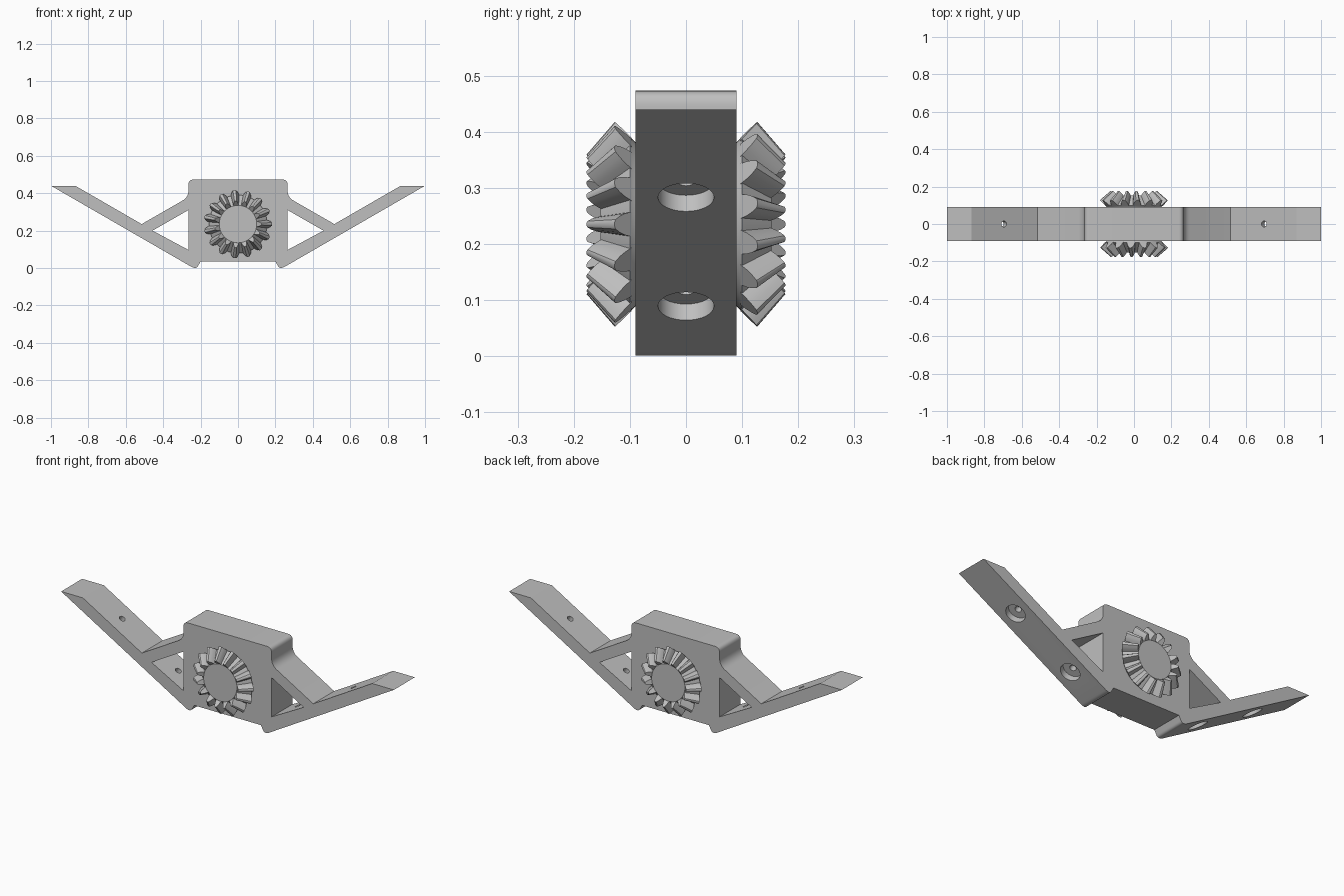
import bpy, bmesh
from math import sin, cos, pi, radians
from mathutils import Vector, Matrix

cube = bpy.data.objects.get("Cube")
if cube:
    bpy.data.objects.remove(cube, do_unlink=True)

DEPTH = 0.09          # half thickness of the bracket
GEAR_Z = 0.235        # height of the gear axis
TEETH = 15

grey = bpy.data.materials.new("plain_grey")
grey.use_nodes = True
COLOUR = (0.52, 0.52, 0.52, 1)
grey.diffuse_color = COLOUR
grey.node_tree.nodes["Principled BSDF"].inputs["Base Color"].default_value = COLOUR


def make_object(name, bm):
    bmesh.ops.recalc_face_normals(bm, faces=bm.faces)
    mesh = bpy.data.meshes.new(name)
    bm.to_mesh(mesh)
    bm.free()
    mesh.materials.append(grey)
    obj = bpy.data.objects.new(name, mesh)
    bpy.context.collection.objects.link(obj)
    return obj


def smooth(obj, degrees):
    bpy.ops.object.select_all(action='DESELECT')
    obj.select_set(True)
    bpy.context.view_layer.objects.active = obj
    bpy.ops.object.shade_smooth_by_angle(angle=radians(degrees))


def rounded(a, corner, b, steps=8):
    """Curve from a to b, pulled towards the corner."""
    a, c, b = Vector(a), Vector(corner), Vector(b)
    ts = [i / steps for i in range(steps + 1)]
    return [tuple(a * (1 - t) ** 2 + c * 2 * t * (1 - t) + b * t * t) for t in ts]


def prism(bm, outline, half):
    """Extrude an x-z outline through y."""
    face = bm.faces.new([bm.verts.new((x, -half, z)) for x, z in outline])
    new = bmesh.ops.extrude_face_region(bm, geom=[face])["geom"]
    verts = [v for v in new if isinstance(v, bmesh.types.BMVert)]
    bmesh.ops.translate(bm, verts=verts, vec=(0, 2 * half, 0))


def cut(target, name, bm):
    cutter = make_object(name, bm)
    cutter.hide_render = True
    mod = target.modifiers.new(name, 'BOOLEAN')
    mod.operation, mod.solver, mod.object = 'DIFFERENCE', 'EXACT', cutter
    graph = bpy.context.evaluated_depsgraph_get()
    mesh = bpy.data.meshes.new_from_object(target.evaluated_get(graph))
    target.modifiers.clear()
    target.data = mesh
    bpy.data.objects.remove(cutter, do_unlink=True)


# Bracket: central block, foot, sloping arm and strut, mirrored about x = 0
half = [(0.2, 0.035)]
half += rounded((0.212, 0.014), (0.222, -0.008), (0.25, 0.007))
half += [(1.0, 0.44), (0.87, 0.44), (0.515, 0.235)]
half += rounded((0.296, 0.361), (0.265, 0.379), (0.265, 0.415))
half += rounded((0.265, 0.445), (0.265, 0.473), (0.237, 0.473))
bm = bmesh.new()
prism(bm, half + [(-x, z) for x, z in reversed(half)], DEPTH)
bracket = make_object("bracket", bm)

# Triangular windows between arm and strut
bm = bmesh.new()
for s in (1, -1):
    prism(bm, [(s * 0.265, 0.097), (s * 0.457, 0.2), (s * 0.265, 0.31)], 0.2)
cut(bracket, "window_cutter", bm)


# Bolt holes square to the arms, with wide recesses on the underside
def hole_cutter(radius, start, end):
    bm = bmesh.new()
    for s in (1, -1):
        normal = Vector((-s * 0.5, 0, 0.866))
        for x in (0.392, 0.728):
            base = Vector((s * x, 0, 0.44 - 0.577 * (1 - x)))
            turn = Vector((0, 0, 1)).rotation_difference(normal).to_matrix().to_4x4()
            place = Matrix.Translation(base + normal * (start + end) / 2) @ turn
            bmesh.ops.create_cone(bm, cap_ends=True, segments=32, radius1=radius,
                                  radius2=radius, depth=end - start, matrix=place)
    return bm


cut(bracket, "recess_cutter", hole_cutter(0.05, -0.03, 0.033))
cut(bracket, "bolt_cutter", hole_cutter(0.016, 0.01, 0.085))
smooth(bracket, 25)


# Bevel gears: a conical core with tapered teeth on each side of the block
def gear(name, s):
    bm = bmesh.new()

    def point(r, y, angle, side=0):
        x = r * cos(angle) - side * sin(angle)
        z = r * sin(angle) + side * cos(angle)
        return bm.verts.new((s * x, -s * y, GEAR_Z + z))

    segments = TEETH * 4
    rings = [[point(r, y, 2 * pi * i / segments) for i in range(segments)]
             for r, y in ((0.14, 0.08), (0.146, 0.09), (0.156, 0.10), (0.1, 0.152))]
    for low, high in zip(rings, rings[1:]):
        for i in range(segments):
            j = (i + 1) % segments
            bm.faces.new((low[i], low[j], high[j], high[i]))
    bm.faces.new(rings[0])
    bm.faces.new(rings[-1])

    # Tooth section as (width, height) fractions
    flank = [(1.05, -0.12), (0.92, 0.3), (0.7, 0.65), (0.4, 0.95), (0.2, 1)]
    section = flank + [(-w, h) for w, h in reversed(flank)]
    for k in range(TEETH):
        angle = 2 * pi * k / TEETH
        ends = []
        for r, y, width, rise in ((0.156, 0.10, 0.021, 0.027), (0.1, 0.152, 0.014, 0.025)):
            ends.append([point(r + rise * h, y + rise * h, angle, width * w)
                         for w, h in section])
        back, front = ends
        for i in range(len(section)):
            j = (i + 1) % len(section)
            bm.faces.new((back[i], back[j], front[j], front[i]))
        bm.faces.new(back)
        bm.faces.new(front)
    smooth(make_object(name, bm), 28)


gear("front_gear", 1)
gear("back_gear", -1)
